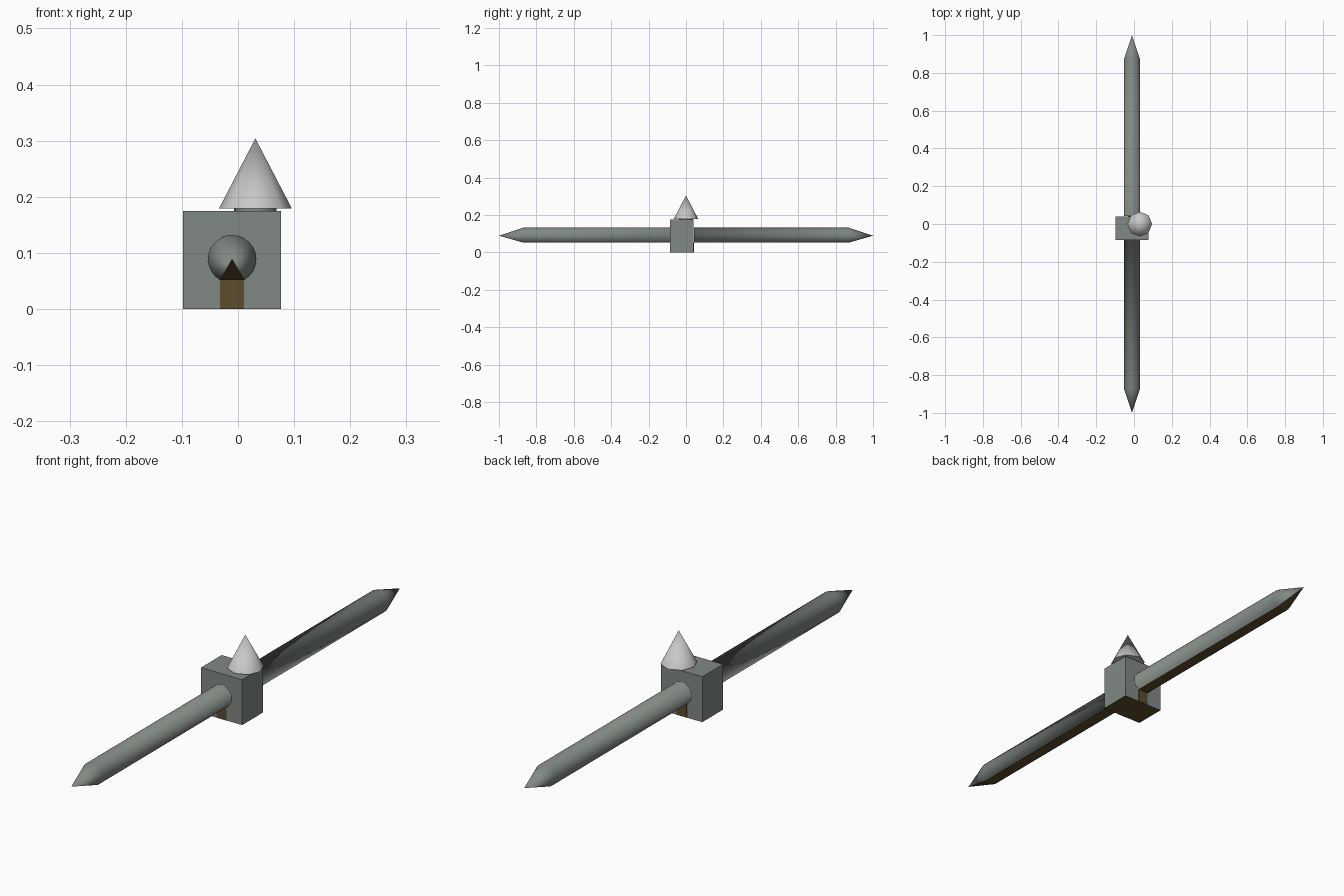
import bpy, bmesh, math

if "Cube" in bpy.data.objects:
    bpy.data.objects.remove(bpy.data.objects["Cube"])


def material(name, rgb):
    m = bpy.data.materials.new(name)
    m.use_nodes = True
    m.diffuse_color = (*rgb, 1)
    m.node_tree.nodes["Principled BSDF"].inputs["Base Color"].default_value = (*rgb, 1)
    return m


STONE = material("grey green stone", (0.22, 0.25, 0.225))
BROWN = material("dark brown", (0.105, 0.072, 0.027))
ROOF = material("light grey roof", (0.58, 0.58, 0.58))


def finish(name, bm, *mats):
    mesh = bpy.data.meshes.new(name)
    bm.to_mesh(mesh)
    bm.free()
    for m in mats:
        mesh.materials.append(m)
    ob = bpy.data.objects.new(name, mesh)
    bpy.context.collection.objects.link(ob)
    return ob


def box(name, lo, hi, *mats):
    bm = bmesh.new()
    bmesh.ops.create_cube(bm, size=1)
    for v in bm.verts:
        v.co = [(a + b) / 2 + c * (b - a) for a, b, c in zip(lo, hi, v.co)]
    bm.normal_update()
    # Underside takes the last material
    for f in bm.faces:
        f.material_index = len(mats) - 1 if f.normal.z < -0.5 else 0
    return finish(name, bm, *mats)


def cone(name, r1, r2, z0, z1, sides, mat):
    bm = bmesh.new()
    bmesh.ops.create_cone(bm, cap_ends=True, segments=sides, radius1=r1,
                          radius2=r2, depth=z1 - z0)
    bmesh.ops.translate(bm, verts=bm.verts, vec=(0.031, 0, (z0 + z1) / 2))
    bm.normal_update()
    for f in bm.faces:
        f.smooth = abs(f.normal.z) < 0.95
    return finish(name, bm, mat)


# Central block with a brown underside
FRONT, BACK = -0.085, 0.041
box("gate_block", (-0.098, FRONT, 0), (0.077, BACK, 0.175), STONE, BROWN)

# Small turret with a pointed roof
cone("turret", 0.038, 0.038, 0.01, 0.182, 16, STONE)
cone("turret_roof", 0.065, 0, 0.179, 0.304, 8, ROOF)

# Long round walls with a flat brown underside and pointed ends
CX, CZ, R, ARC = -0.0105, 0.089, 0.043, 20


def wall(name, side, face_y):
    bm = bmesh.new()

    def ring(r, y):
        angles = [math.radians(-60 + 300 * i / ARC) for i in range(ARC + 1)]
        return [bm.verts.new((CX + r * math.cos(a), side * y, CZ + r * math.sin(a)))
                for a in angles]

    start = abs(face_y) + 0.0005
    rings = [ring(R + 0.001, start), ring(R, start), ring(R, 0.87)]
    tip = bm.verts.new((CX, side, CZ))
    for a, b in zip(rings, rings[1:]):
        for i in range(ARC):
            bm.faces.new((a[i], a[i + 1], b[i + 1], b[i])).smooth = True
    near, far = rings[1:]
    for i in range(ARC):
        bm.faces.new((far[i], far[i + 1], tip)).smooth = True
    for verts in ((near[-1], near[0], far[0], far[-1]), (far[-1], far[0], tip)):
        bm.faces.new(verts).material_index = 1
    # Faces wind outwards on the back wall, so flip the front one if needed
    bm.normal_update()
    top = max(bm.faces, key=lambda f: f.calc_center_median().z if f.calc_area() > 0.003 else 0)
    if top.normal.z < 0:
        bmesh.ops.reverse_faces(bm, faces=bm.faces[:])
    return finish(name, bm, STONE, BROWN)


for label, side, y in (("front", -1, FRONT), ("back", 1, BACK)):
    wall(label + "_wall", side, y)
    # Brown panel on the block below each wall
    outer = y + side * 0.001
    box(label + "_panel", (CX - R / 2, min(y, outer), 0),
        (CX + R / 2, max(y, outer), CZ - R * math.sin(math.pi / 3)), BROWN)
